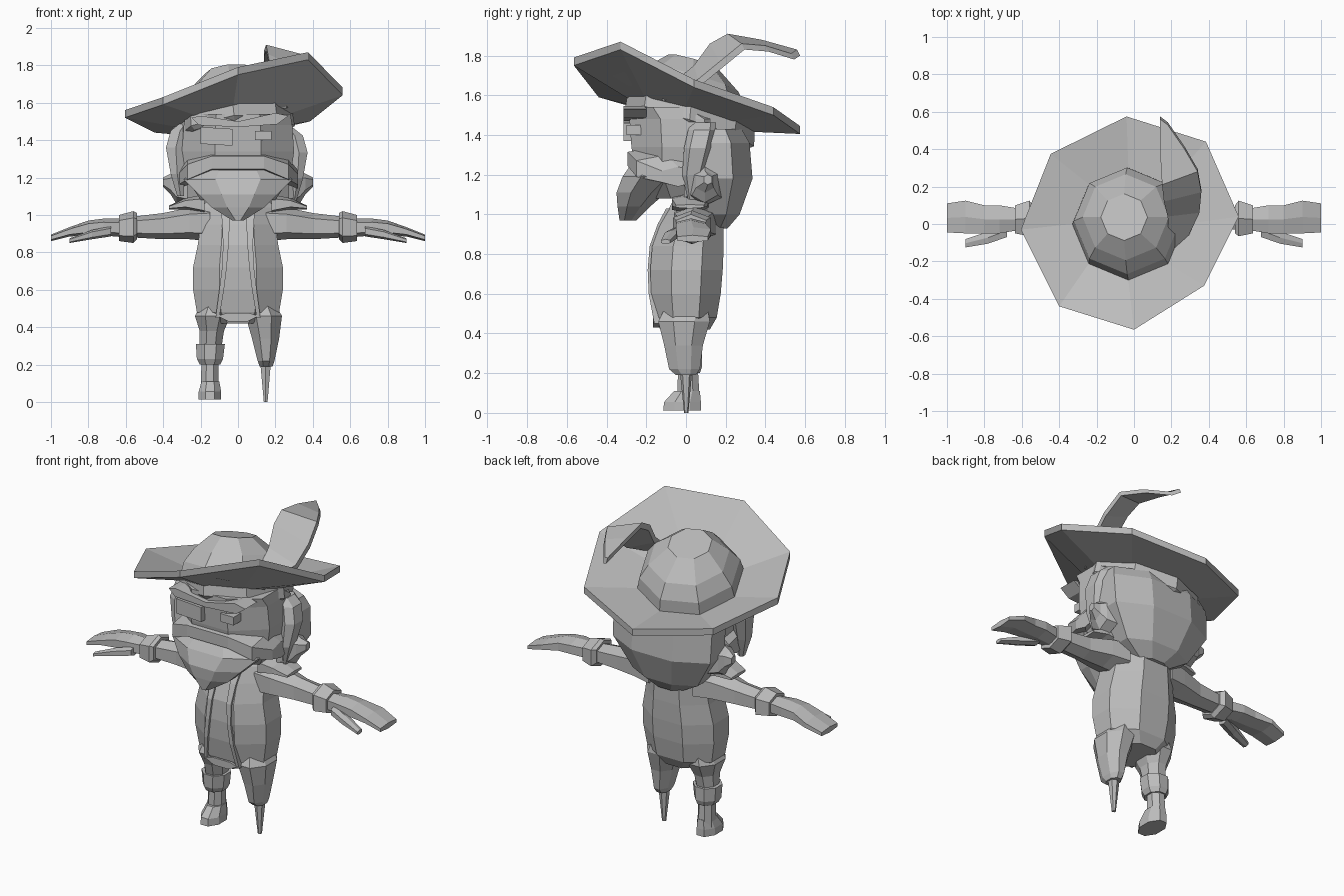
import bpy, bmesh, math
from mathutils import Vector

grey = bpy.data.materials.new("plain grey")
grey.diffuse_color = (0.5, 0.5, 0.5, 1)


def loft(name, rings):
    """Skin a list of equal-length point rings and cap both ends."""
    bm = bmesh.new()
    vs = [[bm.verts.new(p) for p in r] for r in rings]
    n = len(rings[0])
    for a, b in zip(vs, vs[1:]):
        for i in range(n):
            j = (i + 1) % n
            bm.faces.new((a[i], a[j], b[j], b[i]))
    bm.faces.new(vs[0][::-1])
    bm.faces.new(vs[-1])
    bmesh.ops.recalc_face_normals(bm, faces=bm.faces)
    me = bpy.data.meshes.new(name)
    bm.to_mesh(me)
    bm.free()
    me.materials.append(grey)
    ob = bpy.data.objects.new(name, me)
    bpy.context.collection.objects.link(ob)
    return ob


def poly(a0, a1, b0, b1, n):
    """Polygon with flat sides, fitted to the given bounds."""
    k = 1 / math.cos(math.pi / n)
    return [((a0 + a1) / 2 + (a1 - a0) / 2 * max(-1, min(1, k * math.cos((i + .5) * 2 * math.pi / n))),
             (b0 + b1) / 2 + (b1 - b0) / 2 * max(-1, min(1, k * math.sin((i + .5) * 2 * math.pi / n))))
            for i in range(n)]


def column(name, secs, n=8):
    """Sections (z, x0, x1, y0, y1) stacked upward."""
    return loft(name, [[(x, y, s[0]) for x, y in poly(*s[1:], n)] for s in secs])


def limb(name, secs, side=1, n=6):
    """Sections (x, y0, y1, z0, z1) stacked sideways."""
    return loft(name, [[(side * s[0], y, z) for y, z in poly(*s[1:], n)] for s in secs])


def slab(name, outline, y_front, y_back):
    """Front-view outline of (x, z), extruded in depth."""
    return loft(name, [[(x, y, z) for x, z in outline] for y in (y_front, y_back)])


# hat: brim and crown in one skin, on a tilted plane
rim = [(.56, .04, 1.68), (.385, .44, 1.54), (-.04, .575, 1.445), (-.445, .375, 1.48),
       (-.605, -.03, 1.56), (-.40, -.44, 1.63), (0, -.565, 1.79), (.375, -.33, 1.87)]
up = Vector((-.10, .25, 1)).normalized()


def hat_ring(r, h, cy=0.0):
    pts = []
    for i in range(8):
        a = i * math.pi / 4
        x, y = -.03 + r * math.cos(a), cy + r * math.sin(a)
        pts.append(Vector((x, y, 1.54 + .12 * x - .29 * y)) + up * h)
    return pts


loft("hat", [hat_ring(.27, -.04), [(x, y, z - .04) for x, y, z in rim], rim,
             hat_ring(.30, 0), hat_ring(.285, .07), hat_ring(.23, .15), hat_ring(.125, .235, -.02)])
loft("hat_band", [hat_ring(.30, -.11, .04), hat_ring(.325, -.09, .04), hat_ring(.32, -.02, .03)])

# feather: strip between a quill edge and a ragged edge
quill = [(.19, -.14, 1.60), (.18, .04, 1.75), (.16, .12, 1.86), (.15, .21, 1.91), (.14, .38, 1.88), (.14, .56, 1.83)]
ragged = [(.26, -.13, 1.60), (.35, .06, 1.68), (.36, .17, 1.77), (.34, .28, 1.86), (.27, .40, 1.85), (.18, .53, 1.81)]
loft("feather", [[q, r, (r[0], r[1] + .015, r[2] - .03), (q[0], q[1] + .015, q[2] - .03)]
                 for q, r in zip(quill, ragged)])

# head and hair
column("head", [(1.08, -.2, .2, -.17, .15), (1.2, -.28, .28, -.25, .2), (1.34, -.3, .3, -.275, .25),
                (1.48, -.29, .29, -.285, .25), (1.54, -.28, .28, -.285, .12)])
column("back_hair", [(.93, -.10, .10, .08, .21), (1.0, -.22, .22, .04, .27), (1.18, -.33, .33, 0, .335),
                     (1.36, -.335, .335, 0, .32), (1.43, -.31, .31, 0, .28)])

# face: brow, eyes, moustache, beard
slab("brow", [(-.25, 1.52), (-.21, 1.48), (0, 1.47), (.21, 1.485), (.27, 1.53), (.2, 1.545), (0, 1.50), (-.2, 1.53)],
     -.315, -.2)
slab("eye_patch", [(-.2, 1.38), (-.03, 1.37), (-.03, 1.46), (-.2, 1.47)], -.315, -.2)
slab("eye", [(.09, 1.40), (.18, 1.40), (.18, 1.45), (.09, 1.45)], -.30, -.2)
limb("moustache", [(-.32, -.12, .04, 1.14, 1.24), (-.27, -.25, .05, 1.16, 1.30), (-.14, -.295, 0, 1.22, 1.34),
                   (.14, -.295, 0, 1.22, 1.34), (.27, -.25, .05, 1.16, 1.30), (.32, -.12, .04, 1.14, 1.24)])
column("beard", [(.97, -.03, .03, -.335, -.25), (1.04, -.14, .14, -.345, -.18), (1.11, -.21, .21, -.35, -.1),
                 (1.19, -.29, .29, -.32, 0), (1.24, -.24, .24, -.285, 0)])

# torso and coat
column("torso", [(.42, -.13, .13, -.13, .12), (.48, -.22, .22, -.155, .155), (.60, -.24, .24, -.175, .175),
                 (.72, -.24, .24, -.18, .185), (.84, -.215, .215, -.17, .19), (.95, -.2, .2, -.13, .19),
                 (1.04, -.2, .2, -.08, .17), (1.1, -.14, .14, -.05, .14)])
slab("belly_flap", [(-.11, .46), (-.05, .43), (.05, .43), (.11, .46), (.06, .475), (-.06, .475)], -.165, -.05)

for side, label in ((1, "left"), (-1, "right")):
    # coat lapel following the belly
    lapel = [(.45, .10, .12, -.16), (.6, .075, .10, -.188), (.72, .06, .085, -.193),
             (.84, .05, .08, -.183), (.95, .045, .085, -.143), (1.03, .04, .09, -.10)]
    loft(label + "_lapel", [[(side * a, y, z), (side * b, y, z), (side * b, y + .04, z), (side * a, y + .04, z)]
                            for z, a, b, y in lapel])
    # sleeve, cuff, hand and thumb
    limb(label + "_sleeve", [(.15, -.06, .15, .86, 1.05), (.26, -.06, .13, .87, 1.04),
                             (.4, -.03, .1, .87, 1.01), (.57, -.03, .09, .88, .99)], side)
    limb(label + "_cuff", [(.54, -.05, .10, .87, 1.01), (.56, -.065, .125, .85, 1.02),
                           (.635, -.05, .10, .86, 1.0)], side)
    limb(label + "_hand", [(.6, -.03, .08, .88, .98), (.72, -.05, .10, .89, .98), (.8, -.05, .10, .89, .97),
                           (.9, -.05, .125, .885, .935), (1.0, -.045, .11, .86, .895)], side)
    limb(label + "_thumb", [(.68, -.07, 0, .885, .94), (.78, -.105, -.04, .87, .92),
                            (.9, -.125, -.08, .85, .875)], side)
    # shoulder pad, flared hair tuft and side lock
    limb(label + "_shoulder_pad", [(.18, -.07, .12, 1.0, 1.11), (.28, -.07, .11, 1.03, 1.09),
                                   (.37, -.05, .09, 1.03, 1.05)], side)
    limb(label + "_hair_tuft", [(.27, -.01, .18, 1.04, 1.25), (.33, .03, .16, 1.06, 1.24),
                                (.36, .05, .14, 1.11, 1.22), (.40, .09, .13, 1.15, 1.2)], side)
    dy = .13 if side > 0 else 0
    lock = [(1.1, .29, .325, -.12, -.08), (1.22, .29, .36, -.15, -.04), (1.36, .28, .385, -.14, 0),
            (1.45, .26, .36, -.12, .02), (1.49, .25, .31, -.1, .02)]
    column(label + "_side_lock", [(z - dy * .2, *sorted((side * a, side * (b - dy * .1))), c + dy, d + dy)
                                  for z, a, b, c, d in lock], 6)

# peg leg side
column("peg_trouser", [(.19, .115, .185, -.05, .05), (.22, .105, .195, -.085, .07), (.34, .075, .22, -.11, .085),
                       (.46, .04, .235, -.14, .12), (.52, .05, .20, -.11, .11)])
column("peg", [(0, .138, .158, -.01, .012), (.2, .12, .175, -.03, .03)], 6)

# boot side
column("boot_trouser", [(.28, -.205, -.09, -.06, .06), (.38, -.205, -.075, -.09, .08),
                        (.46, -.23, -.04, -.13, .12), (.52, -.20, -.05, -.11, .11)])
column("boot_cuff", [(.2, -.205, -.095, -.06, .07), (.23, -.22, -.08, -.075, .08), (.31, -.225, -.07, -.08, .08)])
column("boot_shaft", [(.05, -.2, -.105, -.045, .07), (.22, -.195, -.105, -.04, .06)])
column("boot_foot", [(.012, -.21, -.09, -.115, .075), (.055, -.21, -.09, -.11, .075), (.11, -.195, -.1, -.06, .07)])
